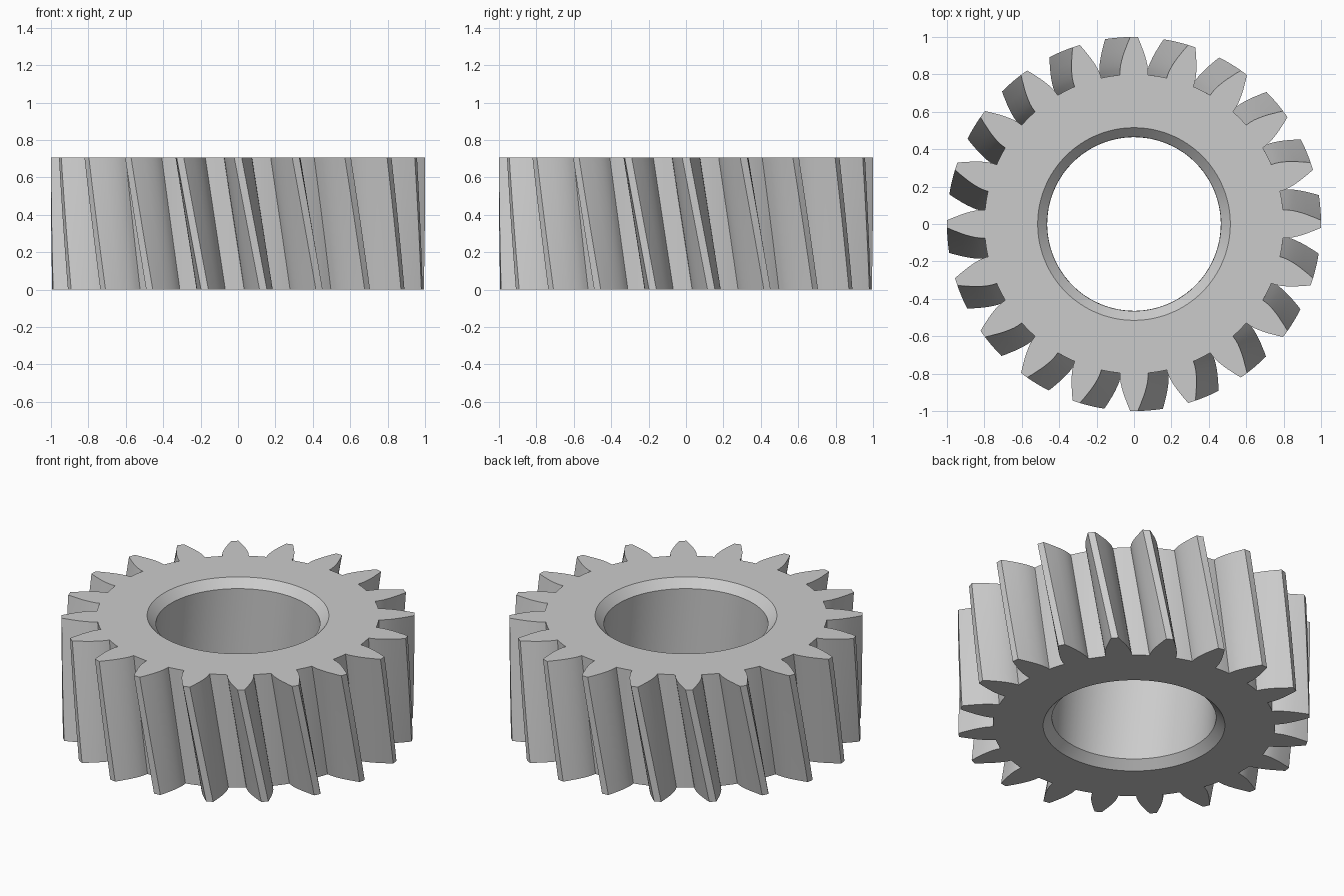
import bpy, bmesh
from math import cos, sin, pi, radians

cube = bpy.data.objects.get("Cube")
if cube:
    bpy.data.objects.remove(cube, do_unlink=True)

TEETH, HEIGHT, TWIST = 20, 0.705, radians(7.75)
BORE, CHAMFER, LAYERS = 0.465, 0.05, 12

# One flank, root to tip: (radius, half angle)
flank = [(0.80, 0.094), (0.825, 0.091), (0.85, 0.085), (0.875, 0.076), (0.90, 0.066),
         (0.925, 0.055), (0.95, 0.043), (0.975, 0.032), (1.0, 0.02)]


def tooth_outline():
    """All teeth and gaps as (radius, angle), counter-clockwise."""
    pitch = 2 * pi / TEETH
    root, half = flank[0]
    gap = pitch - 2 * half
    one = [(r, -a) for r, a in flank] + [(r, a) for r, a in reversed(flank)]
    one += [(root, half + gap * i / 4) for i in (1, 2, 3)]
    return [(r, a + t * pitch) for t in range(TEETH) for r, a in one]


outline = tooth_outline()
bm = bmesh.new()


def ring(z, radius=None):
    """Ring of vertices turned with height; follows the teeth if no radius is given."""
    turn = TWIST * (1 - z / HEIGHT)
    return [bm.verts.new(((radius or r) * cos(a + turn), (radius or r) * sin(a + turn), z))
            for r, a in outline]


# Helical teeth going up, then down the chamfered bore
rings = [ring(HEIGHT * i / LAYERS) for i in range(LAYERS + 1)]
rings += [ring(HEIGHT, BORE + CHAMFER), ring(HEIGHT - CHAMFER, BORE),
          ring(CHAMFER, BORE), ring(0, BORE + CHAMFER)]
count = len(outline)
for low, high in zip(rings, rings[1:] + rings[:1]):
    for i in range(count):
        j = (i + 1) % count
        bm.faces.new((low[i], low[j], high[j], high[i]))
bmesh.ops.recalc_face_normals(bm, faces=bm.faces)

mesh = bpy.data.meshes.new("helical_gear")
bm.to_mesh(mesh)
bm.free()
gear = bpy.data.objects.new("helical_gear", mesh)
bpy.context.collection.objects.link(gear)

# Plain grey metal
grey = bpy.data.materials.new("light_grey")
grey.use_nodes = True
grey.diffuse_color = (0.6, 0.6, 0.6, 1)
grey.node_tree.nodes["Principled BSDF"].inputs["Base Color"].default_value = (0.6, 0.6, 0.6, 1)
mesh.materials.append(grey)

# Smooth flanks and bore, crisp edges
bpy.context.view_layer.objects.active = gear
gear.select_set(True)
bpy.ops.object.shade_smooth_by_angle(angle=radians(25))
